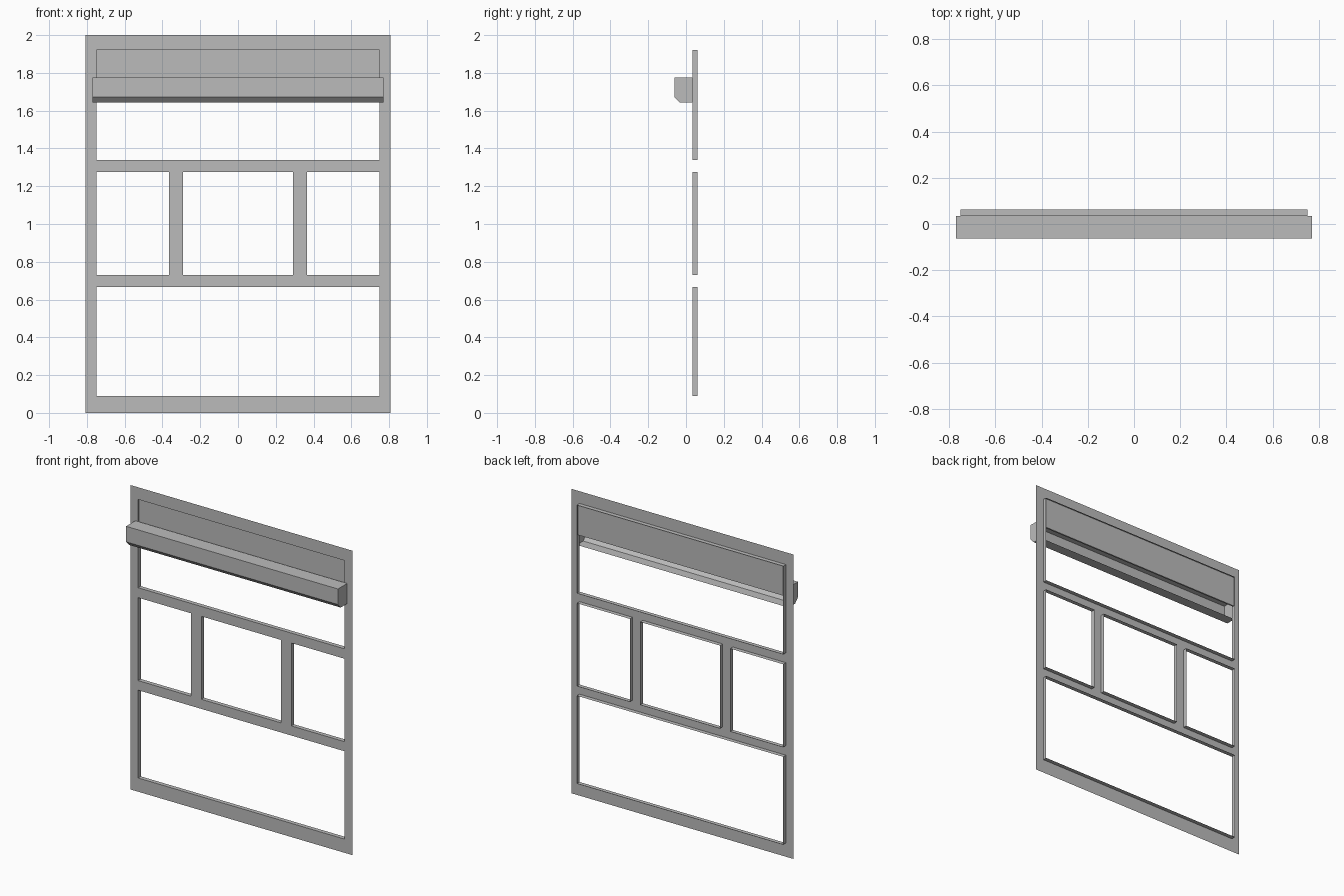
import bpy
import bmesh

if "Cube" in bpy.data.objects:
    bpy.data.objects.remove(bpy.data.objects["Cube"], do_unlink=True)

FRONT, BACK = 0.034, 0.062   # frame sheet and rear edge of the opening returns

grey = bpy.data.materials.new("plain_grey")
grey.use_nodes = True
grey.diffuse_color = (0.5, 0.5, 0.5, 1)
grey.node_tree.nodes["Principled BSDF"].inputs["Base Color"].default_value = (0.5, 0.5, 0.5, 1)


def finish(bm, name):
    mesh = bpy.data.meshes.new(name)
    bm.to_mesh(mesh)
    bm.free()
    mesh.materials.append(grey)
    obj = bpy.data.objects.new(name, mesh)
    bpy.context.collection.objects.link(obj)
    return obj


# Window frame: flat sheet of grid cells with the openings left out
xs = [-0.807, -0.75, -0.365, -0.29, 0.29, 0.365, 0.75, 0.807]
zs = [0, 0.09, 0.667, 0.73, 1.275, 1.34, 1.92, 2]
open_columns = {1: range(1, 6), 3: (1, 3, 5), 5: range(1, 6)}

bm = bmesh.new()
grid = [[bm.verts.new((x, FRONT, z)) for x in xs] for z in zs]
for r in range(len(zs) - 1):
    for c in range(len(xs) - 1):
        if c not in open_columns.get(r, ()):
            bm.faces.new((grid[r][c], grid[r][c + 1], grid[r + 1][c + 1], grid[r + 1][c]))


def on_outline(edge):
    a, b = (v.co for v in edge.verts)
    return (abs(a.x) == abs(b.x) == abs(grid[0][0].co.x) and a.x == b.x) or \
        (a.z == b.z and a.z in (zs[0], zs[-1]))


# Returns running back from the edge of every opening
rims = [e for e in bm.edges if e.is_boundary and not on_outline(e)]
result = bmesh.ops.extrude_edge_only(bm, edges=rims)
for v in result["geom"]:
    if isinstance(v, bmesh.types.BMVert):
        v.co.y = BACK
loose = [v for v in bm.verts if not v.link_faces]
bmesh.ops.delete(bm, geom=loose, context="VERTS")
bmesh.ops.recalc_face_normals(bm, faces=bm.faces)
finish(bm, "window_frame")

# Housing: chamfered shell, open towards the frame
profile = [(FRONT, 1.775), (-0.062, 1.775), (-0.062, 1.673), (-0.033, 1.642), (FRONT, 1.642)]
bm = bmesh.new()
ends = [[bm.verts.new((x, y, z)) for y, z in profile] for x in (-0.77, 0.77)]
bm.faces.new(ends[0])
bm.faces.new(ends[1][::-1])
for i in range(len(profile) - 1):
    bm.faces.new((ends[0][i], ends[1][i], ends[1][i + 1], ends[0][i + 1]))
bmesh.ops.recalc_face_normals(bm, faces=bm.faces)
finish(bm, "blind_housing")

# Upper panel set inside the top opening, ending behind the housing
bm = bmesh.new()
bmesh.ops.create_cube(bm, size=1)
panel = finish(bm, "upper_panel")
panel.scale = (1.5, 0.01, 0.2)
panel.location = (0, 0.047, 1.82)
